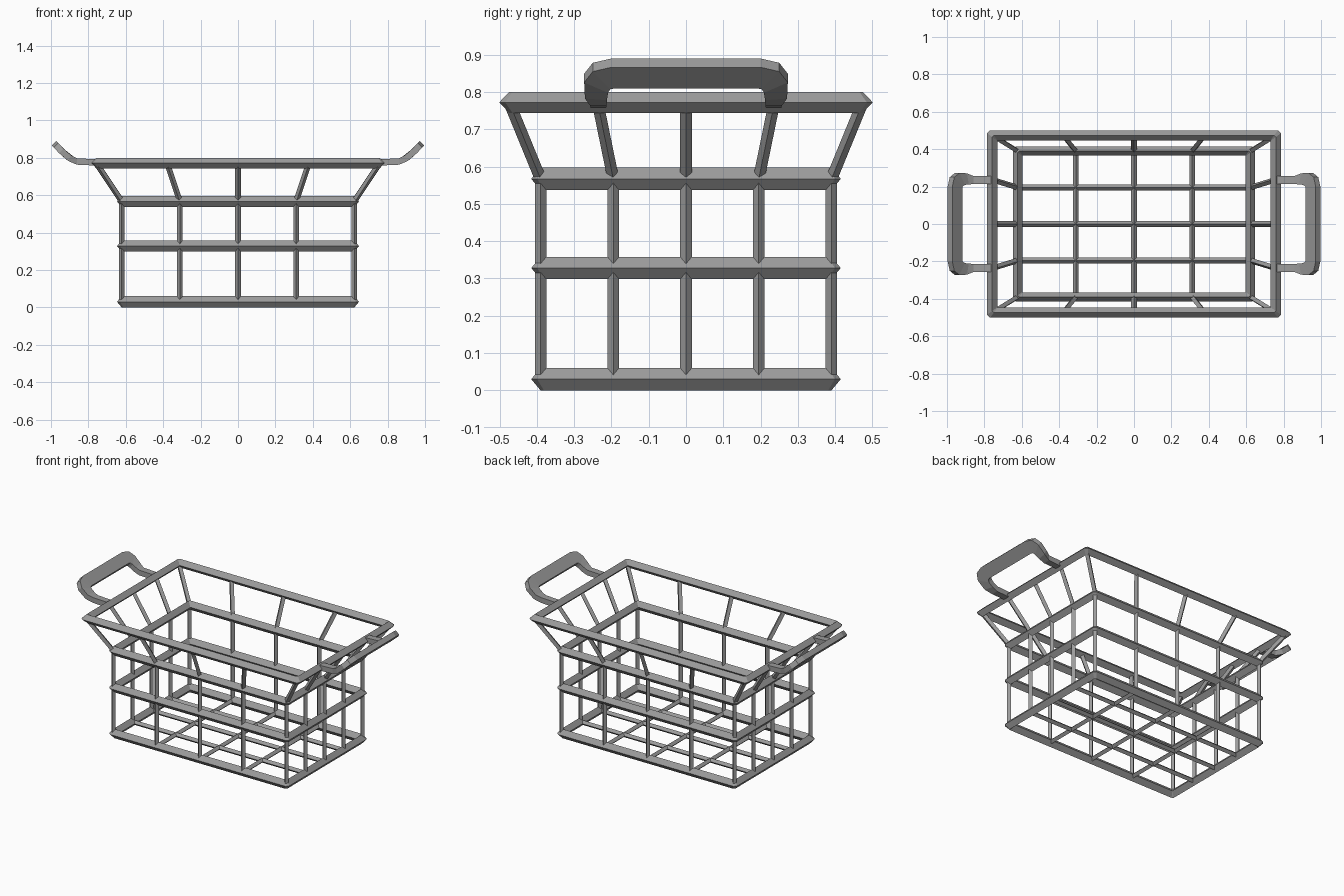
import bpy, bmesh
from mathutils import Vector

if "Cube" in bpy.data.objects:
    bpy.data.objects.remove(bpy.data.objects["Cube"])

dark = bpy.data.materials.new("dark_metal")
dark.diffuse_color = (0.33, 0.33, 0.33, 1)
dark.use_nodes = True
dark.node_tree.nodes["Principled BSDF"].inputs["Base Color"].default_value = dark.diffuse_color


def finish(name, bm):
    bmesh.ops.recalc_face_normals(bm, faces=bm.faces)
    me = bpy.data.meshes.new(name)
    bm.to_mesh(me)
    bm.free()
    me.materials.append(dark)
    ob = bpy.data.objects.new(name, me)
    bpy.context.collection.objects.link(ob)
    return ob


def skin(bm, sections, closed=False):
    """Join four-point sections into a tube."""
    rows = [[bm.verts.new(p) for p in s] for s in sections]
    n = len(rows)
    for i in range(n if closed else n - 1):
        a, b = rows[i], rows[(i + 1) % n]
        for k in range(4):
            m = (k + 1) % 4
            bm.faces.new((a[k], a[m], b[m], b[k]))
    if not closed:
        bm.faces.new(rows[0])
        bm.faces.new(rows[-1])


def ring(name, x, y, z, w, h, c=0.016):
    """Rectangular frame with a diamond section and slightly blunt corners."""
    bm = bmesh.new()
    sections = []
    for sx, sy in ((1, 1), (-1, 1), (-1, -1), (1, -1)):
        cuts = [(0, c), (c, 0)]
        if sx * sy < 0:
            cuts.reverse()
        for cx, cy in cuts:
            sections.append([(sx * (x + dx - cx * k), sy * (y + dx - cy * k), z + dz)
                             for dx, dz, k in ((w, 0, 1), (0, h, 0.55),
                                               (-w, 0, 0.1), (0, -h, 0.55))])
    skin(bm, sections, closed=True)
    return finish(name, bm)


def bar(bm, p, q, r=0.0155):
    """Thin diamond-section rod between two points."""
    p, q = Vector(p), Vector(q)
    d = (q - p).normalized()
    ref = Vector((1, 0, 0)) if abs(d.x) < 0.9 else Vector((0, 1, 0))
    u = (ref - d * ref.dot(d)).normalized()
    v = d.cross(u)
    skin(bm, [[c + u * r, c + v * r, c - u * r, c - v * r] for c in (p, q)])


# Main dimensions
X, Y = 0.622, 0.39
RX, RY, RZ = 0.758, 0.474, 0.772
TOP = 0.567

# Horizontal frames and flared rim
for name, z in (("base_frame", 0.03), ("middle_frame", 0.328), ("upper_frame", TOP)):
    ring(name, X, Y, z, 0.025, 0.03)
ring("rim", RX, RY, RZ, 0.027, 0.028)

# Wire positions around the perimeter, as fractions of the half sizes
spots = [(i / 2, s) for i in range(-2, 3) for s in (-1, 1)]
spots += [(s, i / 2) for i in range(-1, 2) for s in (-1, 1)]

uprights, flare = bmesh.new(), bmesh.new()
for fx, fy in spots:
    foot = (fx * X, fy * Y)
    bar(uprights, (*foot, 0.03), (*foot, TOP))
    bar(flare, (*foot, TOP), (fx * RX, fy * RY, RZ))
finish("side_uprights", uprights)
finish("flared_wires", flare)

# Floor grid
floor = bmesh.new()
for f in (-0.5, 0, 0.5):
    bar(floor, (f * X, -Y, 0.03), (f * X, Y, 0.03))
    bar(floor, (-X, f * Y, 0.03), (X, f * Y, 0.03))
finish("floor_wires", floor)

# Handles: a flat U-shaped strip following an upward-bent sheet
sheet = [(0.75, 0.775), (0.86, 0.780), (0.90, 0.798), (0.94, 0.832), (0.984, 0.878)]


def on_sheet(x, y, off, side):
    for (x0, z0), (x1, z1) in zip(sheet, sheet[1:]):
        if x <= x1 + 1e-6:
            break
    n = Vector((z0 - z1, x1 - x0)).normalized() * off
    z = z0 + (z1 - z0) * (x - x0) / (x1 - x0)
    return (side * (x + n.x), y, z + n.y)


# outer x, outer y, inner x, inner y
half = [(0.755, 0.256, 0.755, 0.214), (0.86, 0.257, 0.86, 0.213),
        (0.90, 0.271, 0.89, 0.212), (0.945, 0.273, 0.915, 0.209),
        (0.973, 0.25, 0.926, 0.203), (0.984, 0.20, 0.929, 0.19)]
path = half + [(a, -b, c, -d) for a, b, c, d in reversed(half)]
T = 0.017
for name, side in (("right_handle", 1), ("left_handle", -1)):
    bm = bmesh.new()
    skin(bm, [[on_sheet(a, b, T, side), on_sheet(c, d, T, side),
               on_sheet(c, d, -T, side), on_sheet(a, b, -T, side)]
              for a, b, c, d in path])
    finish(name, bm)
